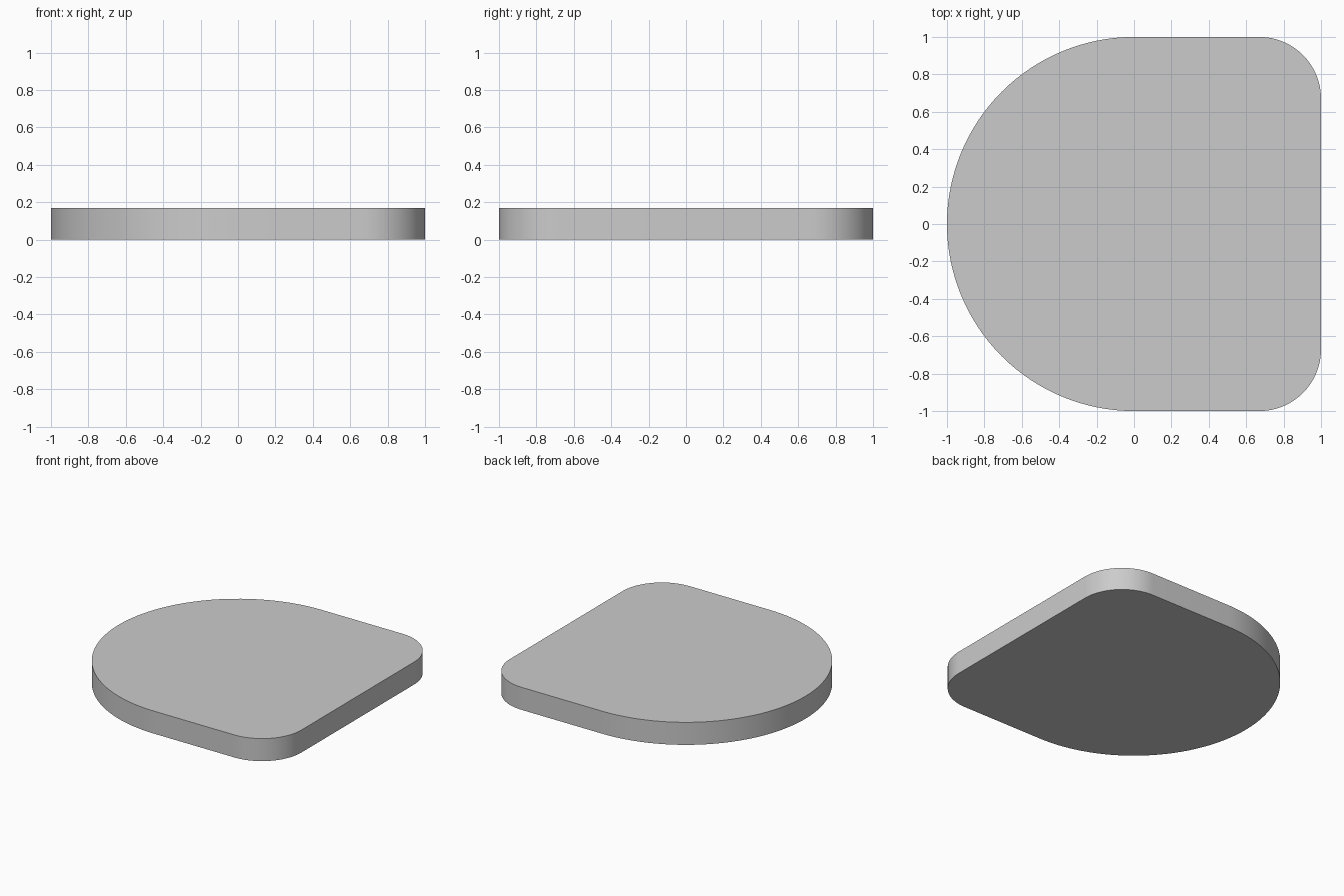
import bpy, bmesh
from math import cos, sin, radians

if "Cube" in bpy.data.objects:
    bpy.data.objects.remove(bpy.data.objects["Cube"])

HEIGHT = 0.17
CORNER = 0.33


def arc(cx, cy, r, start, end, steps):
    """Points along a circular arc, angles in degrees."""
    angles = [radians(start + (end - start) * i / steps) for i in range(steps + 1)]
    return [(cx + r * cos(a), cy + r * sin(a)) for a in angles]


# Outline: half-round left end, two rounded corners on the right
c = 1 - CORNER
outline = (arc(0, 0, 1, 90, 270, 64)
           + arc(c, -c, CORNER, -90, 0, 24)
           + arc(c, c, CORNER, 0, 90, 24))

# Extrude the outline into a flat slab
bm = bmesh.new()
base = bm.faces.new([bm.verts.new((x, y, 0)) for x, y in outline])
top = bmesh.ops.extrude_face_region(bm, geom=[base], use_keep_orig=True)
verts = [g for g in top["geom"] if isinstance(g, bmesh.types.BMVert)]
bmesh.ops.translate(bm, verts=verts, vec=(0, 0, HEIGHT))
bmesh.ops.recalc_face_normals(bm, faces=bm.faces)

mesh = bpy.data.meshes.new("rounded_slab")
bm.to_mesh(mesh)
bm.free()
slab = bpy.data.objects.new("rounded_slab", mesh)
bpy.context.collection.objects.link(slab)

# Smooth rim with crisp top and bottom edges
bpy.context.view_layer.objects.active = slab
slab.select_set(True)
bpy.ops.object.shade_smooth_by_angle(angle=radians(30))
